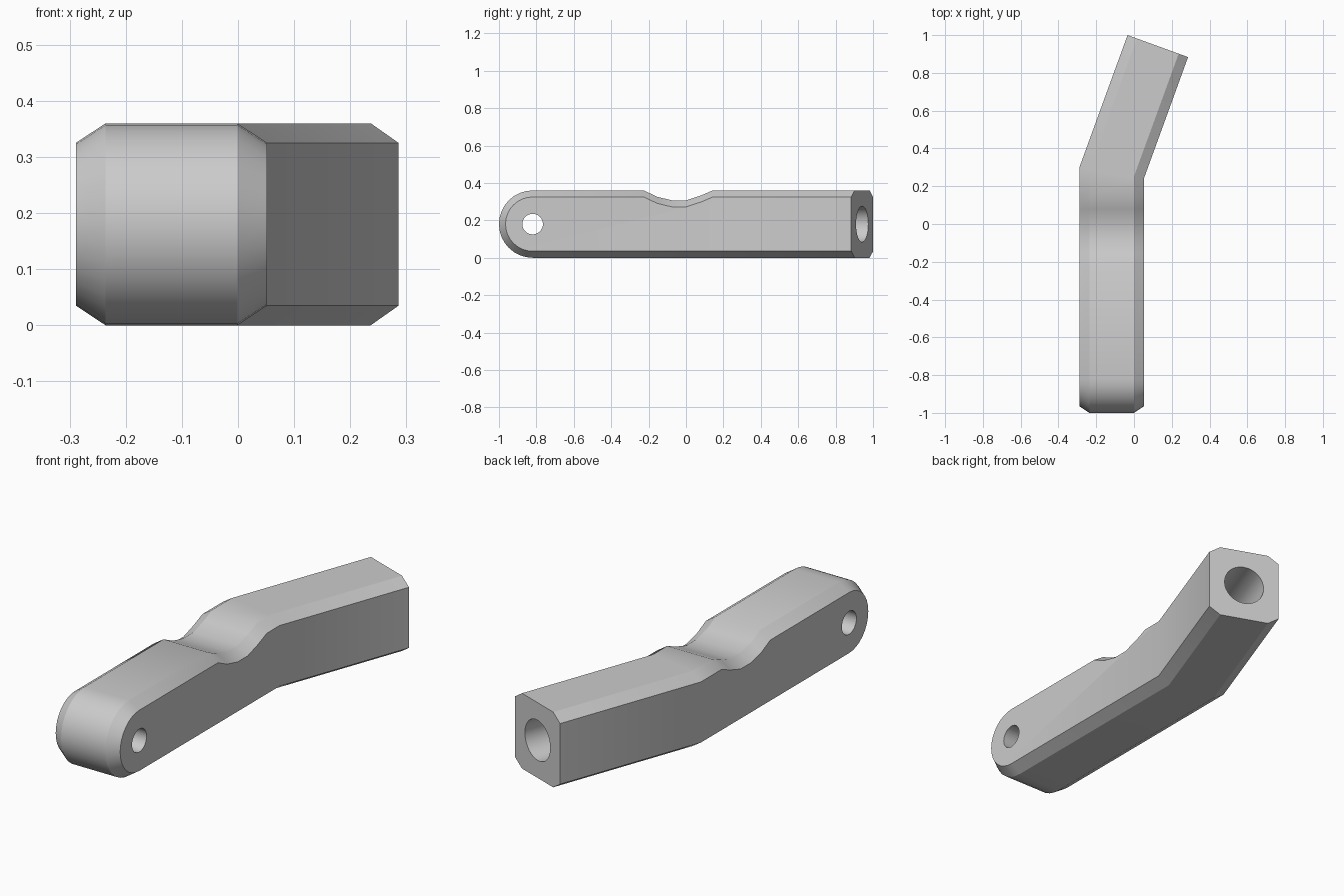
import bpy, bmesh, math
from mathutils import Vector

cube = bpy.data.objects.get("Cube")
if cube:
    bpy.data.objects.remove(cube, do_unlink=True)

LEFT, WIDTH, HEIGHT = -0.289, 0.341, 0.36
MID, CHAMFER = HEIGHT / 2, 0.035
PIVOT_Y = -0.82
BEND = math.radians(20)
MITRE_Y, ARM = 0.3, 0.745
ALONG = Vector((math.sin(BEND), math.cos(BEND), 0))

steel = bpy.data.materials.new("plain_grey")
steel.use_nodes = True
grey = (0.6, 0.6, 0.6, 1)
steel.diffuse_color = grey
steel.node_tree.nodes["Principled BSDF"].inputs["Base Color"].default_value = grey


def place(across, station, z):
    """Point at a distance across the bar; station is a y value, 'mitre' or 'end'."""
    x = LEFT + across
    if station not in ("mitre", "end"):
        return Vector((x, station, z))
    if station == "mitre":
        return Vector((x, MITRE_Y - across * math.tan(BEND / 2), z))
    square = Vector((math.cos(BEND), -math.sin(BEND), 0))
    return Vector((LEFT, MITRE_Y, z)) + ALONG * ARM + square * across


def outline(inset):
    """Side outline: underside, rounded nose, top with shallow saddle."""
    r = MID - inset
    pts = [("end", inset), ("mitre", inset)]
    steps = 16
    for i in range(steps + 1):
        a = math.pi * i / steps
        pts.append((PIVOT_Y - r * math.sin(a), MID - r * math.cos(a)))
    saddle = [(-0.225, 0), (-0.155, 0.034), (-0.075, 0.053),
              (0, 0.053), (0.08, 0.027), (0.143, 0)]
    pts += [(y, HEIGHT - inset - dip) for y, dip in saddle]
    return pts + [("mitre", HEIGHT - inset), ("end", HEIGHT - inset)]


# Bent bar with bevelled long edges
bm = bmesh.new()
layers = []
for across, inset in ((0, CHAMFER), (0.053, 0), (WIDTH - 0.053, 0), (WIDTH, CHAMFER)):
    layers.append([bm.verts.new(place(across, s, z)) for s, z in outline(inset)])
for a, b in zip(layers, layers[1:]):
    for i in range(len(a) - 1):
        bm.faces.new((a[i], a[i + 1], b[i + 1], b[i]))
for side in (layers[0], layers[-1]):
    bm.faces.new(side[1:-1])
    bm.faces.new((side[0], side[1], side[-2], side[-1]))
bm.faces.new([l[0] for l in layers] + [l[-1] for l in reversed(layers)])
bmesh.ops.recalc_face_normals(bm, faces=bm.faces)
mesh = bpy.data.meshes.new("bent_lever")
bm.to_mesh(mesh)
bm.free()
mesh.materials.append(steel)
lever = bpy.data.objects.new("bent_lever", mesh)
bpy.context.collection.objects.link(lever)


def drill(name, centre, axis, radius, length):
    bpy.ops.mesh.primitive_cylinder_add(vertices=32, radius=radius, depth=length, location=centre)
    cutter = bpy.context.object
    cutter.name = name
    cutter.rotation_euler = axis.to_track_quat("Z", "Y").to_euler()
    cutter.data.materials.append(steel)
    cutter.hide_render = True
    mod = lever.modifiers.new(name, "BOOLEAN")
    mod.operation, mod.solver, mod.object = "DIFFERENCE", "EXACT", cutter
    bpy.context.view_layer.objects.active = lever
    bpy.context.view_layer.update()
    bpy.ops.object.modifier_apply(modifier=name)
    bpy.data.objects.remove(cutter, do_unlink=True)


# Pivot hole through the nose, and blind socket in the angled end
drill("pivot_hole", Vector((LEFT + WIDTH / 2, PIVOT_Y, MID)), Vector((1, 0, 0)), 0.055, 1)
drill("end_socket", place(WIDTH / 2, "end", MID), ALONG, 0.096, 1)

bpy.ops.object.select_all(action="DESELECT")
lever.select_set(True)
bpy.context.view_layer.objects.active = lever
bpy.ops.object.shade_smooth_by_angle(angle=math.radians(30))
